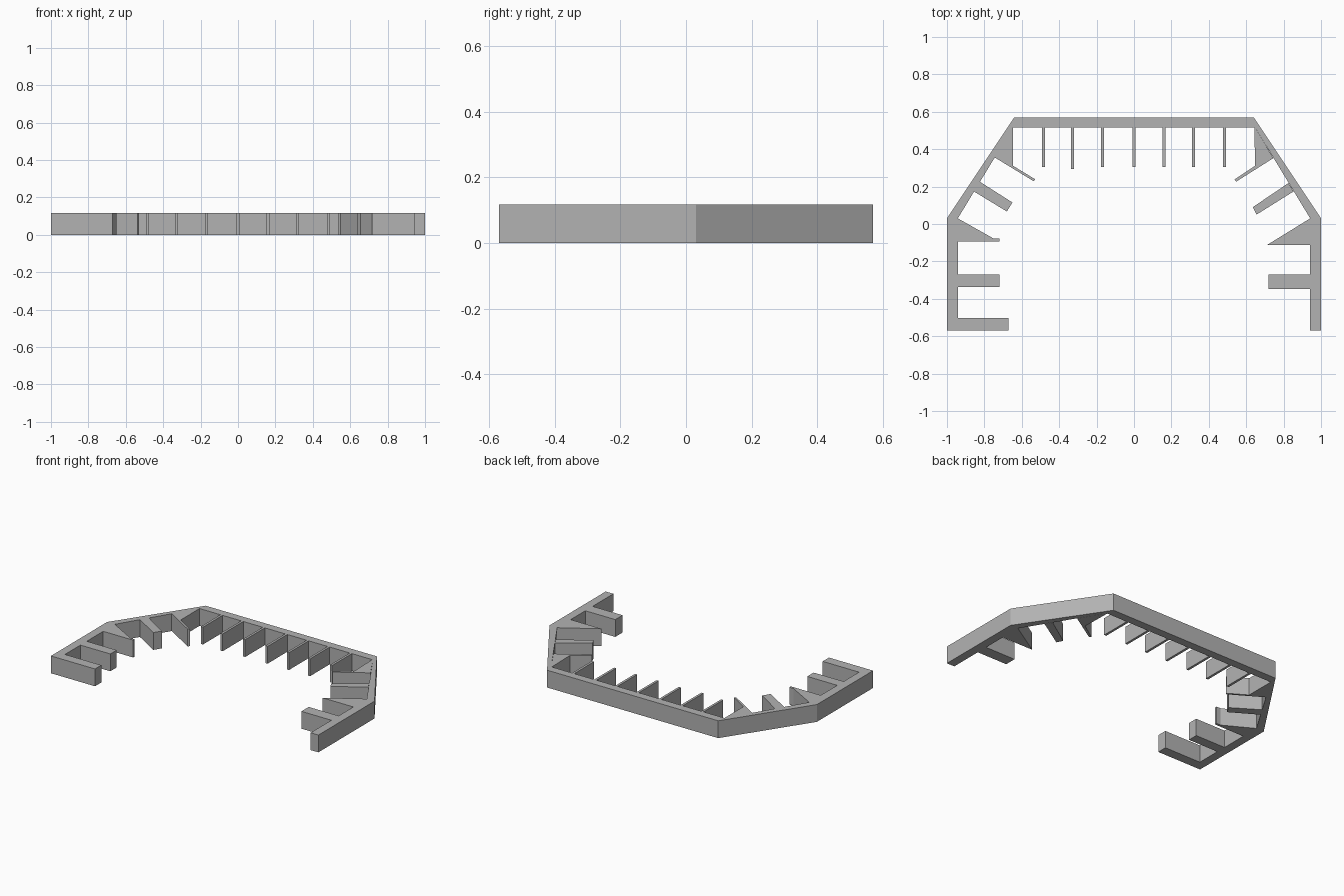
import bpy
import bmesh

HEIGHT = 0.117

cube = bpy.data.objects.get("Cube")
if cube:
    bpy.data.objects.remove(cube, do_unlink=True)

grey = bpy.data.materials.new("plain grey")
grey.use_nodes = True
grey.diffuse_color = (0.45, 0.45, 0.45, 1)
grey.node_tree.nodes["Principled BSDF"].inputs["Base Color"].default_value = grey.diffuse_color


def slab(name, outline):
    """Extrude a plan outline up from the ground."""
    bm = bmesh.new()
    face = bm.faces.new([bm.verts.new((x, y, 0)) for x, y in outline])
    top = bmesh.ops.extrude_face_region(bm, geom=[face])
    for v in top["geom"]:
        if isinstance(v, bmesh.types.BMVert):
            v.co.z = HEIGHT
    bmesh.ops.recalc_face_normals(bm, faces=bm.faces)
    mesh = bpy.data.meshes.new(name)
    bm.to_mesh(mesh)
    bm.free()
    mesh.materials.append(grey)
    obj = bpy.data.objects.new(name, mesh)
    bpy.context.collection.objects.link(obj)
    return obj


def bar(name, x0, x1, y0, y1):
    return slab(name, [(x0, y0), (x1, y0), (x1, y1), (x0, y1)])


# Angled outer wall
half_outer = [(1, -0.57), (1, 0.03), (0.64, 0.57)]
half_inner = [(0.648, 0.515), (0.942, 0.03), (0.942, -0.57)]
outer = half_outer + [(-x, y) for x, y in reversed(half_outer)]
inner = [(-x, y) for x, y in reversed(half_inner)] + half_inner
slab("outer_wall", outer + inner)

# Thin dividers along the back
for i, x in enumerate((-0.484, -0.329, -0.168, 0, 0.16, 0.317, 0.483)):
    bar(f"back_divider_{i + 1}", x - 0.008, x + 0.008, 0.295 if i == 1 else 0.305, 0.515)

# Wedges at the back corners
slab("back_wedge_right", [(-0.648, 0.515), (-0.745, 0.356), (-0.537, 0.229),
                          (-0.528, 0.239), (-0.648, 0.312)])
slab("back_wedge_left", [(0.648, 0.515), (0.745, 0.352), (0.547, 0.227),
                         (0.536, 0.237), (0.648, 0.312), (0.643, 0.515)])

# Dividers on the slanted walls
slab("slanted_divider_right", [(-0.826, 0.227), (-0.65, 0.115), (-0.68, 0.067), (-0.856, 0.174)])
slab("slanted_divider_left", [(0.826, 0.219), (0.635, 0.09), (0.655, 0.05), (0.853, 0.174)])

# Wedges where the slanted walls meet the sides
slab("side_wedge_right", [(-0.942, 0.03), (-0.75, -0.078), (-0.718, -0.078),
                          (-0.718, -0.094), (-0.942, -0.094)])
slab("side_wedge_left", [(0.942, 0.03), (0.71, -0.113), (0.942, -0.113)])

# Straight dividers on the sides
bar("side_divider_right", -0.942, -0.718, -0.338, -0.27)
bar("side_divider_left", 0.718, 0.942, -0.348, -0.27)
bar("front_divider_right", -0.942, -0.67, -0.57, -0.503)
